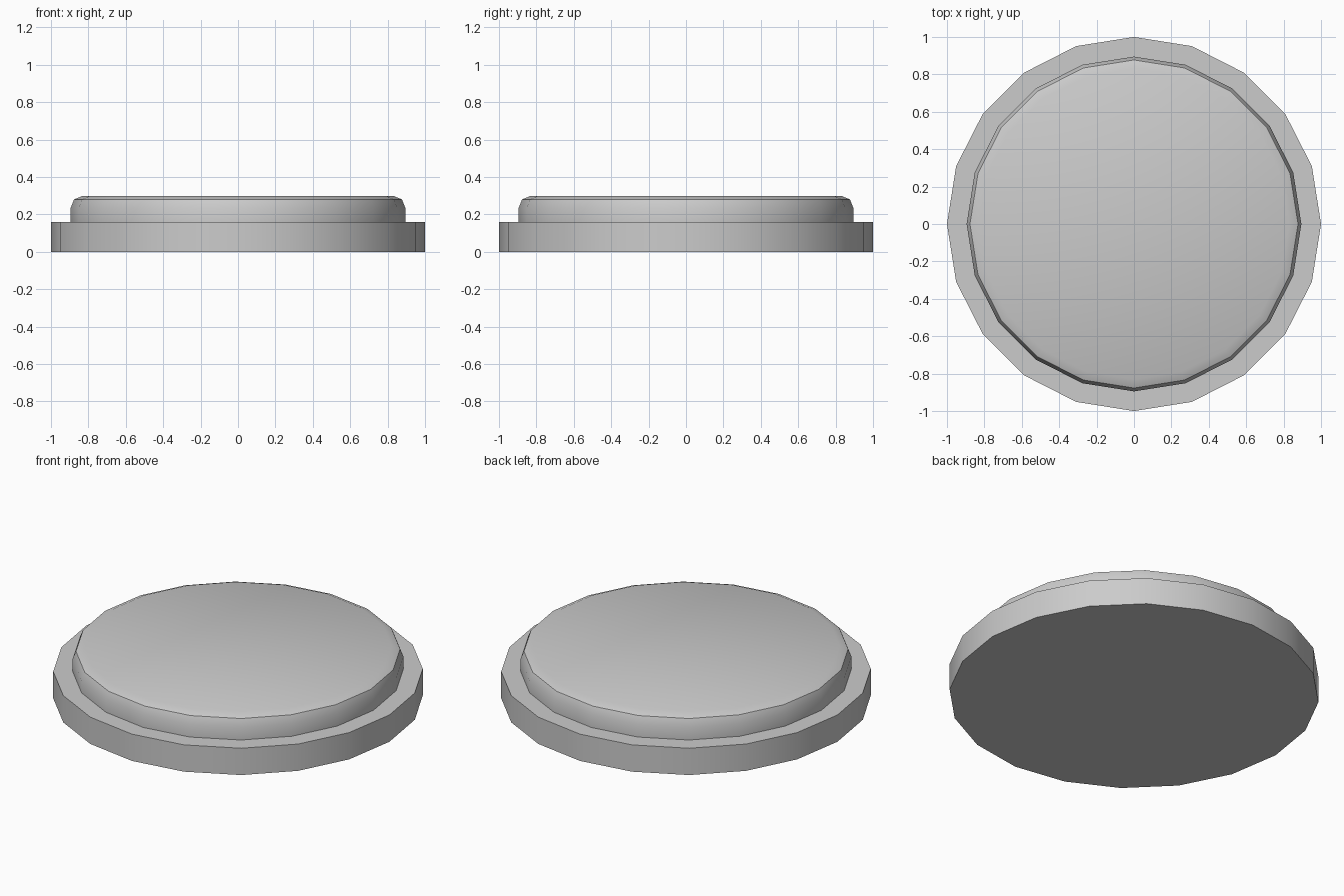
import bpy, bmesh, math

if "Cube" in bpy.data.objects:
    bpy.data.objects.remove(bpy.data.objects["Cube"])

SIDES = 20

# Half profile (radius, height): flange, step, then softened raised top
PROFILE = [(1.0, 0.0), (1.0, 0.16), (0.895, 0.16), (0.895, 0.235),
           (0.877, 0.28), (0.83, 0.30)]


def lathe(name, profile, sides):
    bm = bmesh.new()
    rings = [[bm.verts.new((r * math.cos(2 * math.pi * i / sides),
                            r * math.sin(2 * math.pi * i / sides), z))
              for i in range(sides)] for r, z in profile]
    for low, high in zip(rings, rings[1:]):
        for i in range(sides):
            j = (i + 1) % sides
            bm.faces.new((low[i], low[j], high[j], high[i]))
    bm.faces.new(rings[0][::-1])
    bm.faces.new(rings[-1])
    mesh = bpy.data.meshes.new(name)
    bm.to_mesh(mesh)
    bm.free()
    obj = bpy.data.objects.new(name, mesh)
    bpy.context.collection.objects.link(obj)
    return obj


# Stepped round disc
disc = lathe("stepped_disc", PROFILE, SIDES)
bpy.context.view_layer.objects.active = disc
disc.select_set(True)
bpy.ops.object.shade_smooth_by_angle(angle=math.radians(30))
